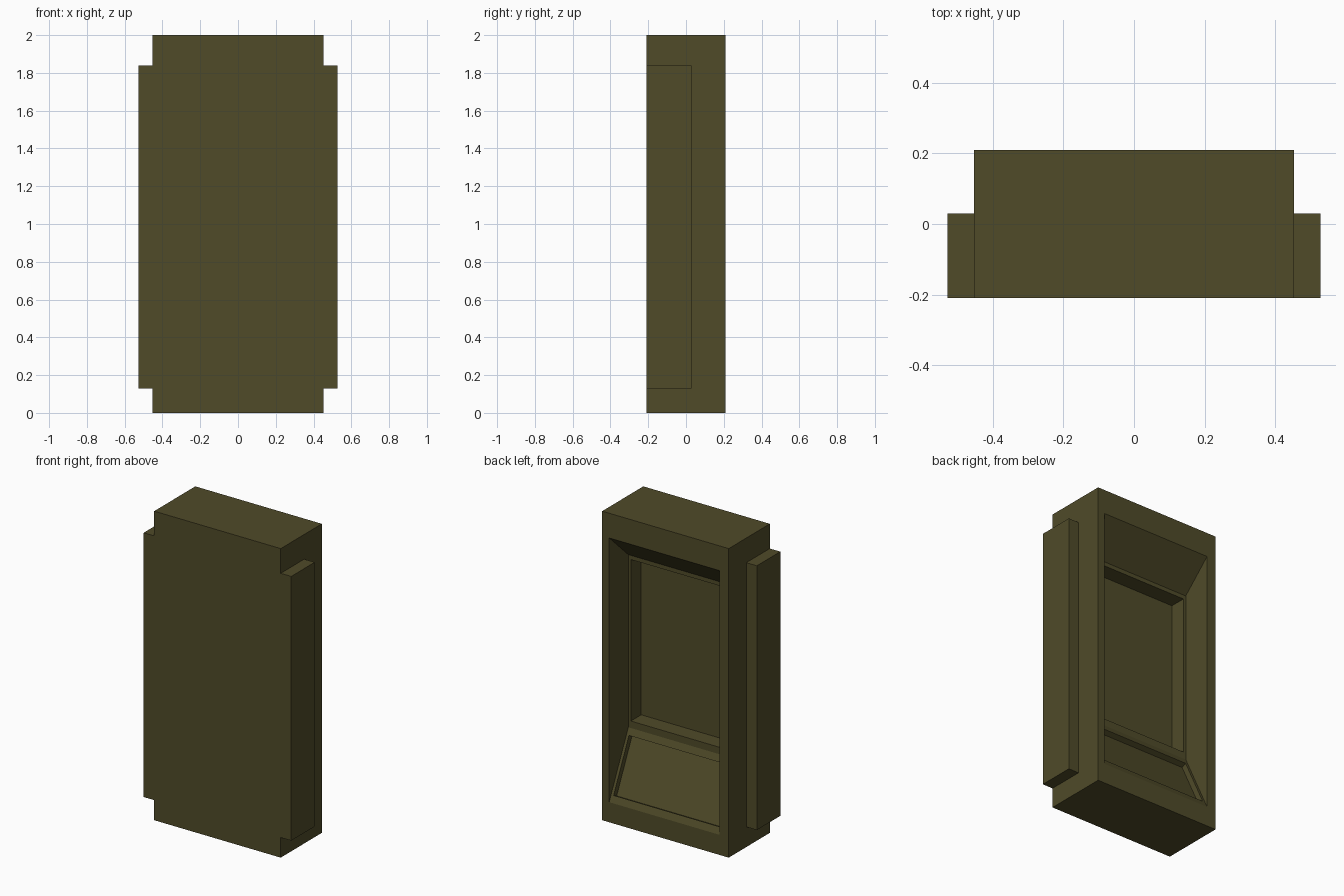
import bpy
from mathutils import Vector

if "Cube" in bpy.data.objects:
    bpy.data.objects.remove(bpy.data.objects["Cube"])

mat = bpy.data.materials.new("olive")
mat.diffuse_color = (0.08, 0.07, 0.022, 1)
mat.use_nodes = True
mat.node_tree.nodes["Principled BSDF"].inputs["Base Color"].default_value = mat.diffuse_color


def prism(name, profile, x0, x1):
    """Extrude a (y, z) outline along x."""
    n = len(profile)
    verts = [(x, y, z) for x in (x0, x1) for y, z in profile]
    faces = [tuple(range(n))[::-1], tuple(range(n, 2 * n))]
    faces += [(i, (i + 1) % n, n + (i + 1) % n, n + i) for i in range(n)]
    me = bpy.data.meshes.new(name)
    me.from_pydata(verts, [], faces)
    ob = bpy.data.objects.new(name, me)
    bpy.context.collection.objects.link(ob)
    me.materials.append(mat)
    # make the normals point outward
    import bmesh
    bm = bmesh.new()
    bm.from_mesh(me)
    bmesh.ops.recalc_face_normals(bm, faces=bm.faces)
    bm.to_mesh(me)
    bm.free()
    return ob


def rect(y0, y1, z0, z1):
    return [(y0, z0), (y1, z0), (y1, z1), (y0, z1)]


def cut(target, cutter):
    mod = target.modifiers.new("cut", 'BOOLEAN')
    mod.operation = 'DIFFERENCE'
    mod.solver = 'EXACT'
    mod.object = cutter
    bpy.context.view_layer.objects.active = target
    bpy.ops.object.modifier_apply(modifier=mod.name)
    bpy.data.objects.remove(cutter)


# main cabinet block
body = prism("cabinet_body", rect(-0.21, 0.21, 0, 2), -0.453, 0.453)

# rear cavity with sloped top and bottom
XL, XR, BACK = -0.388, 0.403, 0.014
low, high = Vector((0.21, 0.13)), Vector((BACK, 0.54))
cut(body, prism("cavity_cutter", [(0.25, 0.13), low, high, (BACK, 1.657),
                                  (0.21, 1.84), (0.25, 1.84)], XL, XR))

# upright rectangular recess in the cavity wall
cut(body, prism("recess_cutter", rect(-0.092, 0.05, 0.585, 1.63),
                XL + 0.018, XR - 0.018))

# shallow recess sunk into the lower slope
slope = high - low
normal = Vector((slope.y, -slope.x)).normalized()
a, b = low + slope * 0.1, low + slope * 0.9
cut(body, prism("slope_cutter", [a + normal * 0.02, b + normal * 0.02,
                                 b - normal * 0.035, a - normal * 0.035],
                XL + 0.018, XR - 0.018))

# side panels
for side, s in (("left", -1), ("right", 1)):
    prism(side + "_side_panel", rect(-0.21, 0.03, 0.13, 1.84), s * 0.453, s * 0.528)
